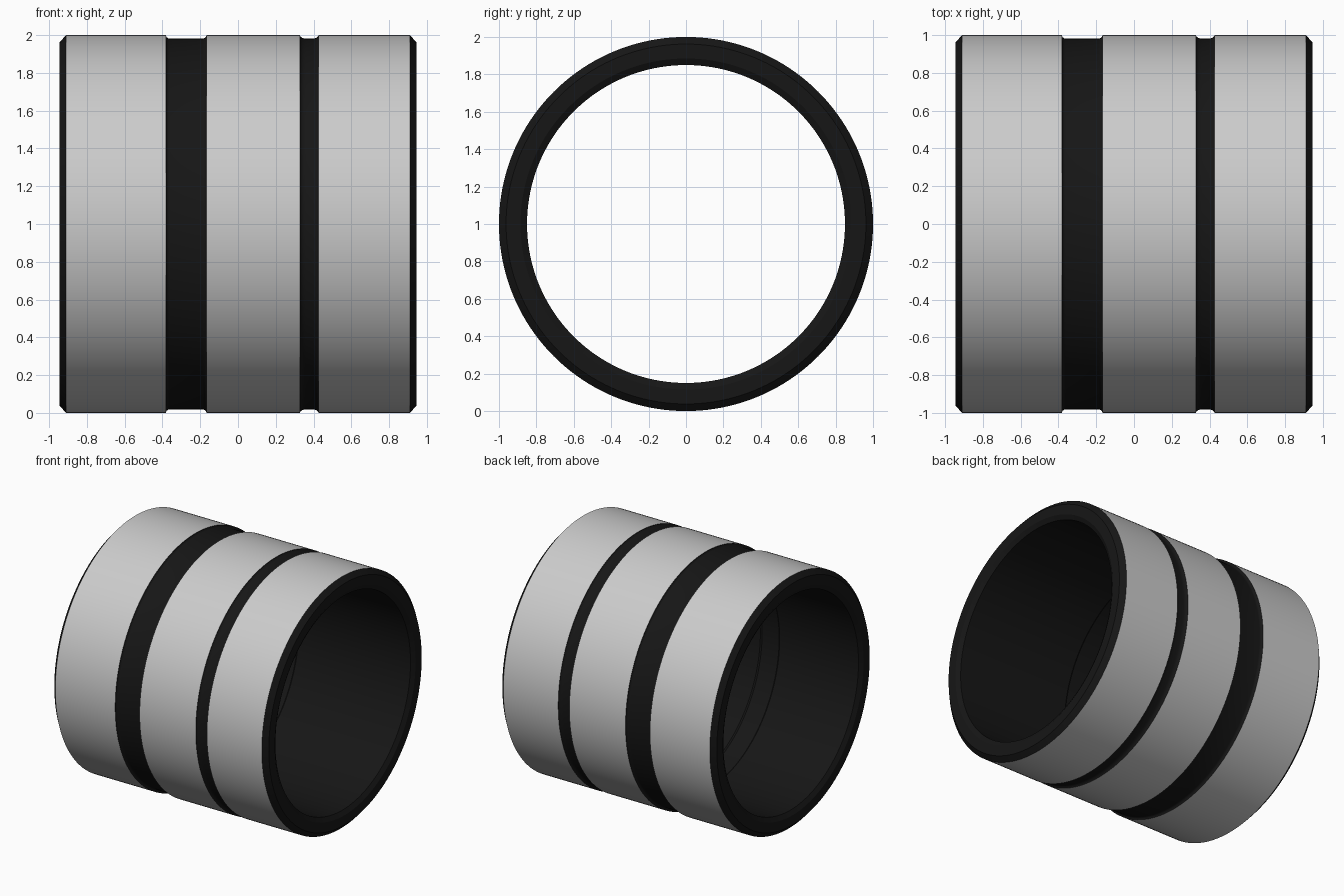
import bpy, math

if "Cube" in bpy.data.objects:
    bpy.data.objects.remove(bpy.data.objects["Cube"])

N = 160  # sides of the ring

dark = bpy.data.materials.new("dark_liner")
dark.diffuse_color = (0.008, 0.008, 0.008, 1)
dark.use_nodes = True
dark.node_tree.nodes["Principled BSDF"].inputs["Base Color"].default_value = dark.diffuse_color


def lathe(name, profile, mat=None):
    """Revolve (x, radius) points around the x axis at z = 1."""
    verts, faces = [], []
    for x, r in profile:
        for k in range(N):
            a = 2 * math.pi * k / N
            verts.append((x, r * math.cos(a), 1 + r * math.sin(a)))
    for i in range(len(profile) - 1):
        for j in range(N):
            k = (j + 1) % N
            faces.append((i*N + j, i*N + k, (i+1)*N + k, (i+1)*N + j))
    mesh = bpy.data.meshes.new(name)
    mesh.from_pydata(verts, [], faces)
    ob = bpy.data.objects.new(name, mesh)
    bpy.context.collection.objects.link(ob)
    if mat:
        mesh.materials.append(mat)
    bpy.ops.object.select_all(action='DESELECT')
    ob.select_set(True)
    bpy.context.view_layer.objects.active = ob
    bpy.ops.object.shade_smooth_by_angle(angle=math.radians(25))
    return ob


def groove(name, x0, x1, fillet, depth=0.018):
    """Shallow channel with concave rounded flanks."""
    steps = 5
    left = []
    for s in range(steps + 1):
        t = s / steps * math.pi / 2
        left.append((fillet * (1 - math.cos(t)), 1 - depth * math.sin(t)))
    pts = [(x0 + d, r) for d, r in left] + [(x1 - d, r) for d, r in reversed(left)]
    return lathe(name, pts, dark)


# dark liner: chamfered end faces and bore with a shallow inner channel
lathe("liner", [
    (0.91, 1), (0.945, 0.962), (0.945, 0.885), (0.925, 0.85),
    (-0.06, 0.85), (-0.07, 0.858), (-0.22, 0.858), (-0.23, 0.85),
    (-0.925, 0.85), (-0.945, 0.885), (-0.945, 0.962), (-0.91, 1)], dark)

# dark grooves between the bands
groove("wide_groove", -0.382, -0.167, 0.02)
groove("narrow_groove", 0.328, 0.426, 0.03)

# grey outer bands
for name, x0, x1 in (("left_band", -0.91, -0.382),
                     ("middle_band", -0.167, 0.328),
                     ("right_band", 0.426, 0.91)):
    lathe(name, [(x0, 1), (x1, 1)])
